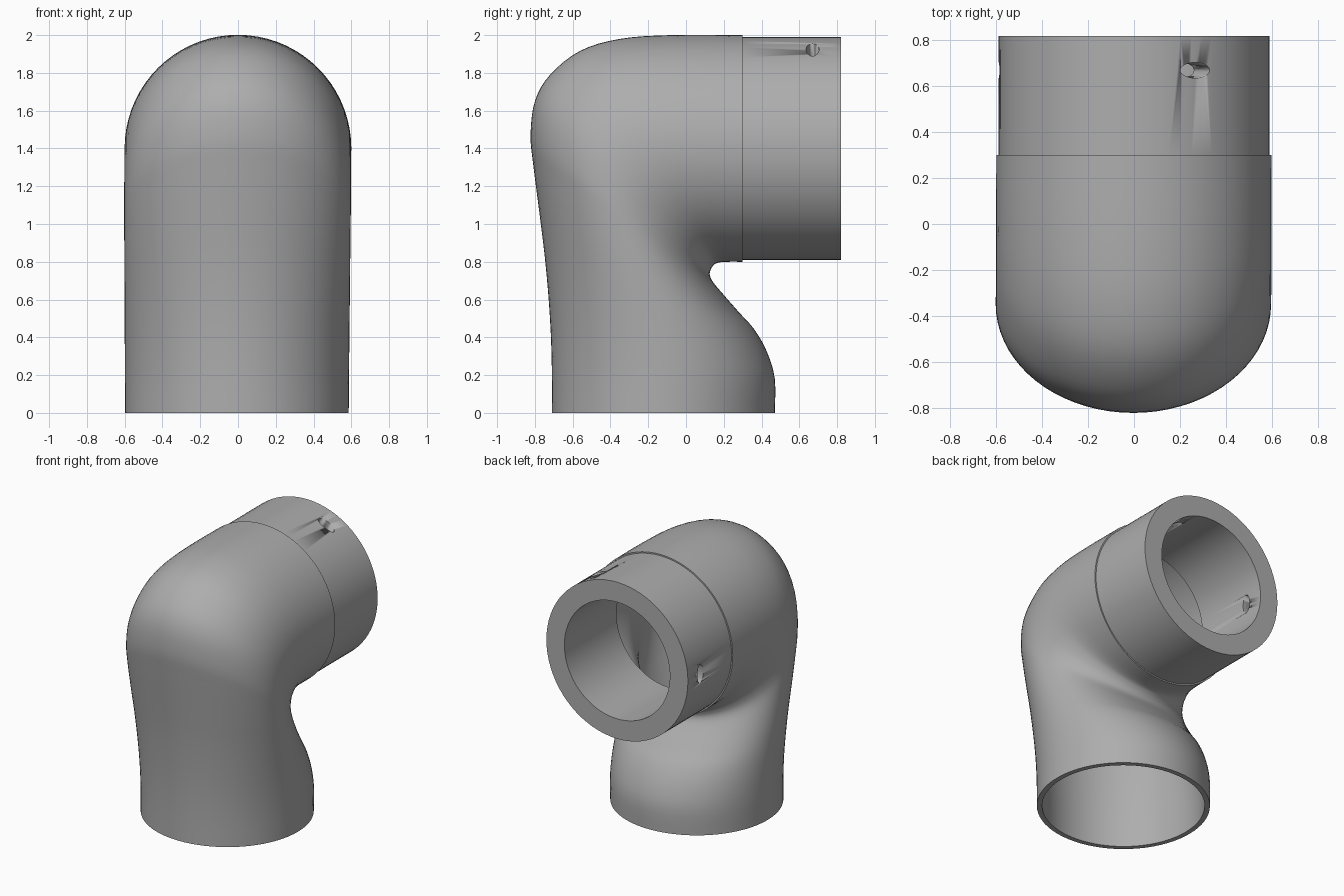
import bpy, bmesh, math
from mathutils import Vector, Matrix

if "Cube" in bpy.data.objects:
    bpy.data.objects.remove(bpy.data.objects["Cube"])

SEG = 72
AXIS_Z = 1.4      # height of the horizontal outlet
WALL = 0.036

grey = bpy.data.materials.new("grey")
grey.diffuse_color = (0.42, 0.42, 0.42, 1)
grey.use_nodes = True
grey.node_tree.nodes["Principled BSDF"].inputs["Base Color"].default_value = grey.diffuse_color


def finish(name, bm, angle=35):
    bmesh.ops.recalc_face_normals(bm, faces=bm.faces[:])
    me = bpy.data.meshes.new(name)
    bm.to_mesh(me)
    bm.free()
    me.materials.append(grey)
    ob = bpy.data.objects.new(name, me)
    bpy.context.collection.objects.link(ob)
    bpy.ops.object.select_all(action='DESELECT')
    ob.select_set(True)
    bpy.context.view_layer.objects.active = ob
    bpy.ops.object.shade_smooth_by_angle(angle=math.radians(angle))
    return ob


def bridge(bm, rings):
    """Join successive rings of vertices into a closed tube wall."""
    for a, b in zip(rings, rings[1:] + rings[:1]):
        for i in range(SEG):
            j = (i + 1) % SEG
            bm.faces.new((a[i], a[j], b[j], b[i]))


def smooth(points, steps=4):
    """Catmull-Rom interpolation of a list of vectors."""
    out = []
    for i in range(len(points) - 1):
        p0, p1 = points[max(i - 1, 0)], points[i]
        p2, p3 = points[i + 1], points[min(i + 2, len(points) - 1)]
        for k in range(steps):
            t = k / steps
            out.append(0.5 * (2 * p1 + (p2 - p0) * t
                              + (2 * p0 - 5 * p1 + 4 * p2 - p3) * t * t
                              + (3 * p1 - p0 - 3 * p2 + p3) * t ** 3))
    return out + [points[-1]]


# Elbow sections: inner bend (y, z), outer bend (y, z)
SECTIONS = [
    (.47, 0, -.71, 0), (.47, .18, -.71, .2), (.43, .32, -.715, .4),
    (.363, .44, -.727, .6), (.283, .53, -.747, .82), (.204, .62, -.775, 1.05),
    (.145, .69, -.807, 1.3), (.126, .73, -.823, 1.47), (.13, .757, -.80, 1.65),
    (.14, .775, -.72, 1.79), (.156, .79, -.56, 1.917), (.18, .797, -.35, 1.98),
    (.22, .80, -.08, 2.0), (.3, .80, .3, 2.0),
]
near = smooth([Vector(s[:2]) for s in SECTIONS])
far = smooth([Vector(s[2:]) for s in SECTIONS])

bm = bmesh.new()
outer, inner = [], []
for k, (n, f) in enumerate(zip(near, far)):
    t = k / (len(near) - 1)
    mid, half = (n + f) / 2, (n - f) / 2
    cx = -0.006 * (1 - t)
    for rings, wall in ((outer, 0), (inner, WALL)):
        h = half * (1 - wall / half.length)
        w = 0.592 + 0.008 * min(1, 2 * t) - wall
        rings.append([bm.verts.new((cx + w * math.sin(a), mid.x + h.x * math.cos(a),
                                    mid.y + h.y * math.cos(a)))
                      for a in (2 * math.pi * i / SEG for i in range(SEG))])
bridge(bm, outer + inner[::-1])
finish("elbow", bm)

# Outlet collar with a thick wall and a short spigot inside the elbow
PROFILE = [(.59, .3), (.59, .82), (.44, .82), (.44, .2), (.55, .2), (.55, .3)]
bm = bmesh.new()
bridge(bm, [[bm.verts.new((r * math.sin(a), y, AXIS_Z + r * math.cos(a)))
             for a in (2 * math.pi * i / SEG for i in range(SEG))]
            for r, y in PROFILE])
collar = finish("outlet_collar", bm)

# Two oval fixing holes through the collar wall
for angle in (63, 180):
    bm = bmesh.new()
    bmesh.ops.create_cone(bm, cap_ends=True, segments=24, radius1=1, radius2=1, depth=.4)
    a = math.radians(angle)
    out = Vector((math.cos(a), 0, math.sin(a)))
    bm.transform(Matrix.Translation(out * .56 + Vector((0, .67, AXIS_Z)))
                 @ Matrix.Rotation(math.pi / 2 - a, 4, 'Y')
                 @ Matrix.Diagonal((.072, .034, 1, 1)))
    cutter = finish("hole_cutter", bm)
    cutter.hide_render = True
    bpy.context.view_layer.objects.active = collar
    mod = collar.modifiers.new("fixing_hole", 'BOOLEAN')
    mod.operation, mod.object, mod.solver = 'DIFFERENCE', cutter, 'EXACT'
    bpy.ops.object.modifier_apply(modifier=mod.name)
    bpy.data.objects.remove(cutter)
